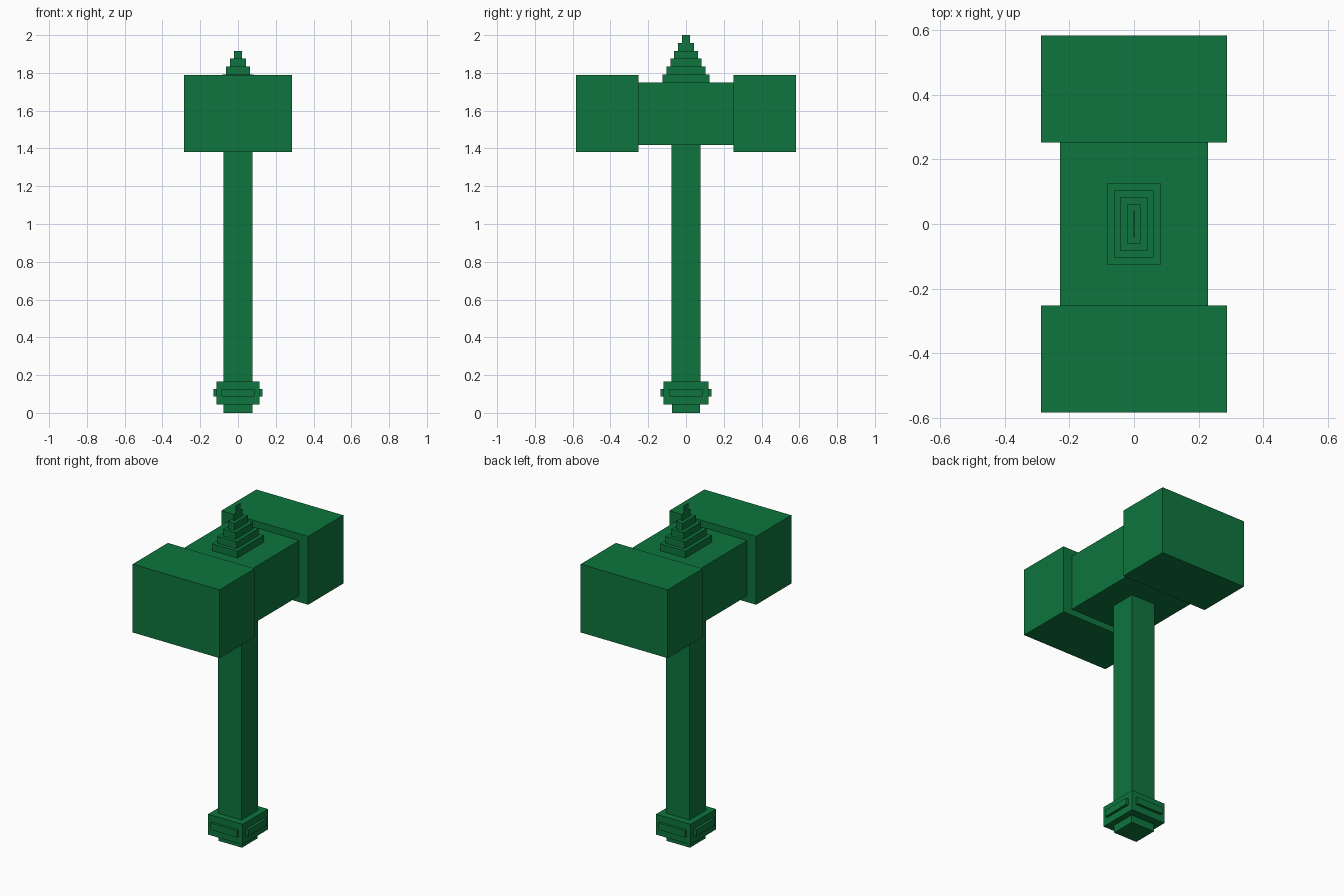
import bpy
import bmesh
from mathutils import Matrix, Vector

default = bpy.data.objects.get("Cube")
if default:
    bpy.data.objects.remove(default, do_unlink=True)

# Single flat colour
GREEN = (0.0044, 0.178, 0.047, 1.0)
green = bpy.data.materials.new("deep_green")
green.use_nodes = True
green.diffuse_color = GREEN
green.node_tree.nodes["Principled BSDF"].inputs["Base Color"].default_value = GREEN


def make_boxes(name, boxes):
    """Build one object from boxes given as (low corner, high corner)."""
    bm = bmesh.new()
    for low, high in boxes:
        low, high = Vector(low), Vector(high)
        matrix = Matrix.Translation((low + high) / 2) @ Matrix.Diagonal((*(high - low), 1))
        bmesh.ops.create_cube(bm, size=1, matrix=matrix)
    mesh = bpy.data.meshes.new(name)
    bm.to_mesh(mesh)
    bm.free()
    mesh.materials.append(green)
    obj = bpy.data.objects.new(name, mesh)
    bpy.context.collection.objects.link(obj)
    return obj


def block(hx, hy, z0, z1):
    """Box centred on the vertical axis."""
    return (-hx, -hy, z0), (hx, hy, z1)


STEP = 1 / 24

# Handle and pommel
make_boxes("handle", [block(0.078, 0.078, 4 * STEP, 1.42)])
make_boxes("pommel_tip", [block(0.078, 0.074, 0, 0.045)])
make_boxes("pommel", [block(0.114, 0.12, 0.045, 4 * STEP)])

# Raised plates on the four pommel sides
for side, sign in (("left", 1), ("right", -1)):
    xs = sorted((sign * 0.114, sign * 0.13))
    make_boxes(f"pommel_plate_{side}", [((xs[0], -0.088, 0.087), (xs[1], 0.088, 0.127))])
for side, sign in (("back", 1), ("front", -1)):
    ys = sorted((sign * 0.12, sign * 0.135))
    make_boxes(f"pommel_plate_{side}", [((-0.088, ys[0], 0.087), (0.088, ys[1], 0.127))])

# Hammer head: core and two striking blocks
make_boxes("head_core", [block(0.228, 0.252, 1.419, 1.75)])
for side, sign in (("back", 1), ("front", -1)):
    ys = sorted((sign * 0.252, sign * 0.583))
    make_boxes(f"head_{side}", [((-0.287, ys[0], 1.382), (0.287, ys[1], 1.79))])

# Stepped spire, whose last two steps narrow to a thin blade
steps = []
for i in range(6):
    half_x = max((4 - i) * STEP / 2, 0.001)
    half_y = (6 - i) * STEP / 2
    z = 1.75 + i * STEP
    steps.append(block(half_x, half_y, z, z + STEP))
make_boxes("spire", steps)
